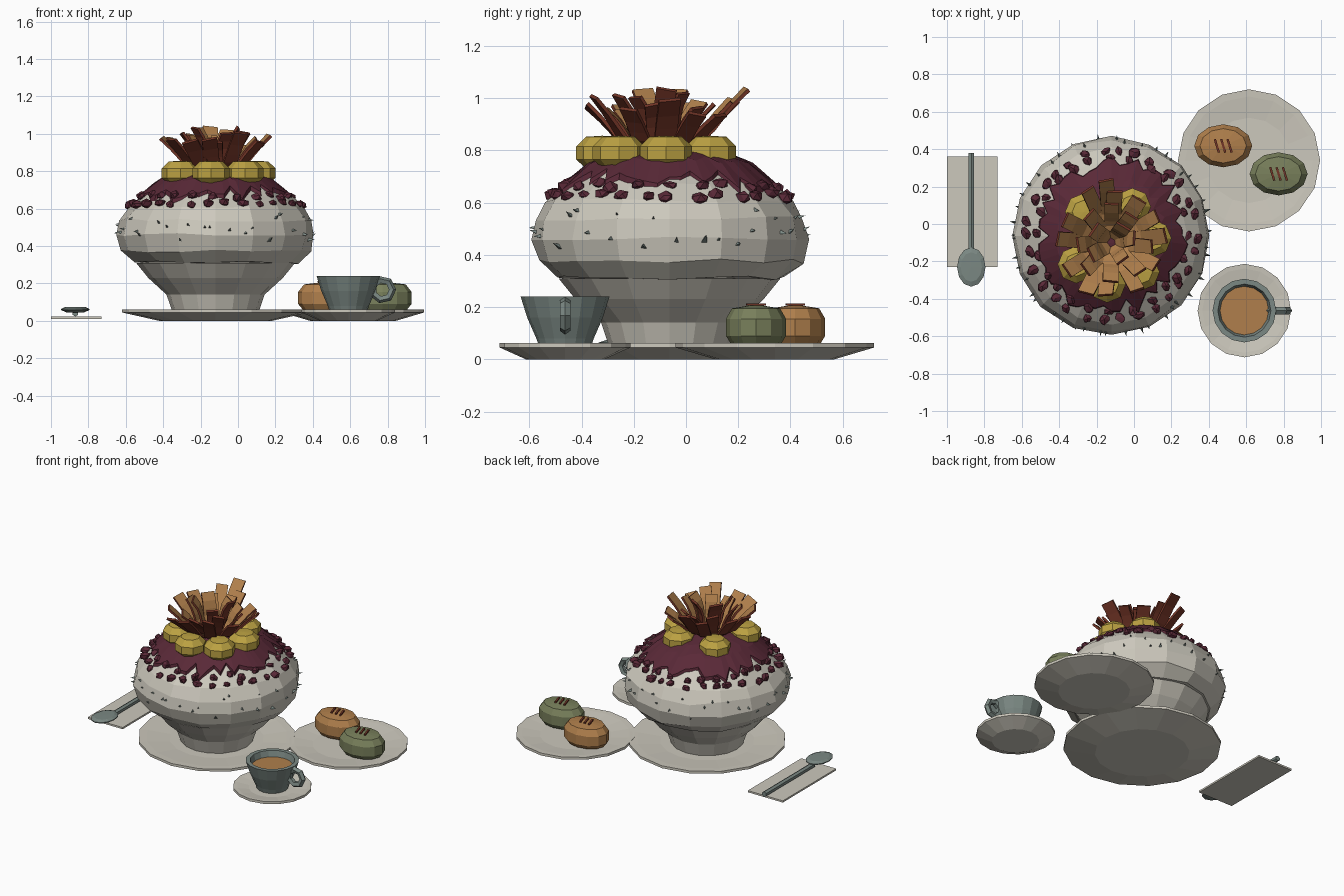
import bpy, bmesh, math, random
from mathutils import Vector, Matrix

random.seed(4)
if "Cube" in bpy.data.objects:
    bpy.data.objects.remove(bpy.data.objects["Cube"])


def material(name, *rgb):
    lin = [(c / 255) ** 2.2 for c in rgb] + [1]
    m = bpy.data.materials.new(name)
    m.use_nodes = True
    m.diffuse_color = lin
    m.node_tree.nodes["Principled BSDF"].inputs["Base Color"].default_value = lin
    return m


white = material("warm white", 203, 199, 187)
plum = material("plum", 90, 45, 58)
gold = material("gold", 186, 160, 68)
tan = material("tan", 174, 126, 77)
rust = material("red brown", 114, 56, 43)
steel = material("grey green", 122, 135, 130)
green = material("olive green", 120, 127, 92)


def finish(name, bm, *mats):
    bmesh.ops.recalc_face_normals(bm, faces=bm.faces)
    me = bpy.data.meshes.new(name)
    bm.to_mesh(me)
    bm.free()
    for m in mats:
        me.materials.append(m)
    ob = bpy.data.objects.new(name, me)
    bpy.context.collection.objects.link(ob)


def lathe(name, profile, centre, mat, sides=16, sx=1, sy=1, jitter=0):
    """Turn (radius, height) points around a vertical axis."""
    bm = bmesh.new()
    rings = []
    for r, z in profile:
        ring = []
        for i in range(1 if r == 0 else sides):
            a = math.tau * i / sides
            rr = r * (1 + random.uniform(-jitter, jitter))
            zz = z + random.uniform(-jitter, jitter) * 0.6
            ring.append(bm.verts.new((centre[0] + rr * sx * math.cos(a),
                                      centre[1] + rr * sy * math.sin(a), zz)))
        rings.append(ring)
    for low, high in zip(rings, rings[1:]):
        for i in range(sides):
            j = (i + 1) % sides
            quad = [low[i % len(low)], low[j % len(low)],
                    high[j % len(high)], high[i % len(high)]]
            bm.faces.new(list(dict.fromkeys(quad)))
    finish(name, bm, mat)


def plate(name, centre, r):
    lathe(name, [(0, 0), (0.6 * r, 0), (r, 0.045), (r, 0.062), (0.9 * r, 0.06),
                 (0.6 * r, 0.048), (0, 0.048)], centre, white)


# Plates
BOWL, SWEETS, CUP = (-0.12, -0.063), (0.615, 0.34), (0.59, -0.463)
plate("bowl_plate", BOWL, 0.5)
plate("sweets_plate", SWEETS, 0.38)
plate("saucer", CUP, 0.25)

# Footed bowl with the mound of ice
lathe("footed_bowl", [(0, 0.045), (0.23, 0.045), (0.262, 0.14), (0.36, 0.23),
                      (0.425, 0.31), (0, 0.32)], BOWL, white)
DOME = [(0.53, 0.46), (0.515, 0.54), (0.47, 0.605), (0.4, 0.665), (0.32, 0.73),
        (0.22, 0.775), (0, 0.8)]
lathe("ice_mound", [(0, 0.3), (0.435, 0.312), (0.505, 0.375)] + DOME, BOWL, white,
      jitter=0.016)


def dome_z(r):
    for (r1, z1), (r0, z0) in zip(DOME, DOME[1:]):
        if r >= r0:
            return z0 + (z1 - z0) * (r - r0) / (r1 - r0)


def on_bowl(r, a, z):
    return Vector((BOWL[0] + r * math.cos(a), BOWL[1] + r * math.sin(a), z))


# Plum topping with a ragged edge
bm = bmesh.new()
N = 56
edge = [0.39 + 0.018 * math.sin(2.4 * i) + random.uniform(-0.04, 0.035) for i in range(N)]
rings = []
for f, lift in ((0.1, 0.025), (0.5, 0.02), (0.75, 0.022), (1, 0.016), (1.02, -0.02)):
    rings.append([bm.verts.new(on_bowl(e * f, math.tau * i / N, dome_z(e * f) + lift))
                  for i, e in enumerate(edge)])
bm.faces.new(rings[0])
for a, b in zip(rings, rings[1:]):
    for i in range(N):
        j = (i + 1) % N
        bm.faces.new((a[i], b[i], b[j], a[j]))
finish("plum_topping", bm, plum)

# Plum beans scattered round the edge
bm = bmesh.new()
for count, radius in ((30, 0.448), (24, 0.405)):
    for i in range(count):
        a = math.tau * (i + random.uniform(-0.25, 0.25)) / count
        r = radius + random.uniform(-0.012, 0.015)
        s = random.uniform(0.024, 0.033)
        spot = Matrix.Translation(on_bowl(r, a, dome_z(r) + 0.004))
        turn = Matrix.Rotation(random.random() * 3, 4, "Z")
        bean = bmesh.ops.create_icosphere(
            bm, subdivisions=1, radius=s,
            matrix=spot @ turn @ Matrix.Diagonal((1.2, 0.9, 0.85, 1)))
        for v in bean["verts"]:
            v.co += Vector([random.uniform(-0.005, 0.005) for _ in range(3)])
finish("plum_beans", bm, plum)

# Little spikes of ice
bm = bmesh.new()
for i in range(46):
    a = math.tau * (i + random.random()) / 46
    z = random.uniform(0.43, 0.57)
    r = 0.52 if z < 0.46 else dome_z(0.53 - (z - 0.46) * 0.3) and 0.53 - (z - 0.46) * 0.3
    out = Vector((math.cos(a), math.sin(a), random.uniform(-0.2, 0.7)))
    tilt = out.to_track_quat("Z", "Y").to_matrix().to_4x4()
    bmesh.ops.create_cone(bm, segments=3, radius1=0.014, radius2=0, depth=0.045,
                          cap_ends=True, matrix=Matrix.Translation(on_bowl(r, a, z)) @ tilt)
finish("ice_spikes", bm, steel)

# Gold fruit pieces in a ring
TOP = Vector((-0.12, -0.1, 0))
for i, deg in enumerate((6, 60, 132, 212, 264, 315)):
    a = math.radians(deg)
    c = TOP + Vector((math.cos(a), math.sin(a), 0)) * 0.222
    lathe(f"gold_fruit_{i + 1}", [(0, 0.735), (0.07, 0.738), (0.1, 0.765), (0.1, 0.815),
                                  (0.062, 0.852), (0, 0.856)], c, gold, sides=8)


# Curled strips fanning out of the top, tan inside and red brown outside
def strip(bm, a, r0, r1, z0, z1, width, curl):
    out = Vector((math.cos(a), math.sin(a), 0))
    side = Vector((-out.y, out.x, 0))
    twist = random.uniform(-0.35, 0.35)
    path = []
    for k in range(6):
        t = k / 5
        wave = 0.012 * math.sin(math.tau * t)
        path.append(TOP + out * (r0 + (r1 - r0) * t + wave)
                    + Vector((0, 0, z0 + (z1 - z0) * t ** curl)))
    sections = []
    for k, mid in enumerate(path):
        along = (path[min(k + 1, 5)] - path[max(k - 1, 0)]).normalized()
        w = (side + along.cross(side) * twist * k / 5).normalized()
        inner = along.cross(w) * 0.007
        if inner.z < 0:
            inner = -inner
        w = w * width / 2
        sections.append([bm.verts.new(mid + v)
                         for v in (w + inner, inner - w, -w - inner, w - inner)])
    for s, e in zip(sections, sections[1:]):
        for i in range(4):
            j = (i + 1) % 4
            bm.faces.new((s[i], s[j], e[j], e[i])).material_index = 0 if i == 0 else 1
    for cap in (sections[0], sections[-1]):
        bm.faces.new(cap).material_index = 1


bm = bmesh.new()
for count, r0, r1, z1, curl in ((12, 0.07, 0.295, 0.98, 1.7), (8, 0.05, 0.2, 1.0, 1.4),
                                (5, 0.02, 0.11, 1.01, 1.1)):
    for i in range(count):
        a = math.tau * (i + random.uniform(-0.25, 0.25)) / count
        strip(bm, a, r0, r1 + random.uniform(-0.03, 0.02), 0.81,
              z1 + random.uniform(-0.05, 0.025), random.uniform(0.07, 0.09), curl)
strip(bm, math.radians(95), 0.1, 0.335, 0.82, 1.035, 0.08, 1.4)
finish("curled_strips", bm, tan, rust)

# Cup, drink and handle
lathe("cup", [(0, 0.05), (0.1, 0.05), (0.11, 0.08), (0.145, 0.16), (0.17, 0.24),
              (0.142, 0.24), (0.125, 0.18), (0, 0.17)], CUP, steel)
lathe("drink", [(0, 0.19), (0.13, 0.19), (0.13, 0.2), (0, 0.2)], CUP, tan)
bpy.ops.mesh.primitive_torus_add(major_segments=7, minor_segments=5, major_radius=0.053,
                                 minor_radius=0.021, location=(0.772, CUP[1], 0.167),
                                 rotation=(math.pi / 2, 0, 0))
handle = bpy.context.object
handle.name = "cup_handle"
handle.data.materials.append(steel)

# Two scored pastries
for name, c, mat in (("tan_pastry", (0.477, 0.418), tan), ("green_pastry", (0.773, 0.268), green)):
    lathe(name, [(0, 0.06), (0.85, 0.062), (1, 0.09), (1, 0.155), (0.8, 0.195), (0, 0.21)],
          c, mat, sides=12, sx=0.155, sy=0.115)
    bm = bmesh.new()
    for k in (-1, 0, 1):
        place = Matrix.Translation((c[0] + 0.034 * k, c[1], 0.21))
        lean = Matrix.Rotation(0.3, 4, "Z")
        bmesh.ops.create_cube(bm, size=1,
                              matrix=place @ lean @ Matrix.Diagonal((0.012, 0.075, 0.009, 1)))
    finish(name + "_scores", bm, rust)

# Napkin and spoon
bm = bmesh.new()
bmesh.ops.create_cube(bm, size=1, matrix=Matrix.Translation((-0.865, 0.065, 0.017))
                      @ Matrix.Diagonal((0.27, 0.59, 0.012, 1)))
finish("napkin", bm, white)
lathe("spoon_bowl", [(0, 0.043), (0.6, 0.045), (1, 0.058), (1, 0.064), (0.75, 0.073), (0, 0.074)],
      (-0.87, -0.23), steel, sides=12, sx=0.076, sy=0.105)
bm = bmesh.new()
bmesh.ops.create_cone(bm, segments=6, radius1=0.018, radius2=0.018, depth=0.54, cap_ends=True,
                      matrix=Matrix.Translation((-0.87, 0.11, 0.042))
                      @ Matrix.Rotation(math.pi / 2, 4, "X"))
finish("spoon_handle", bm, steel)
